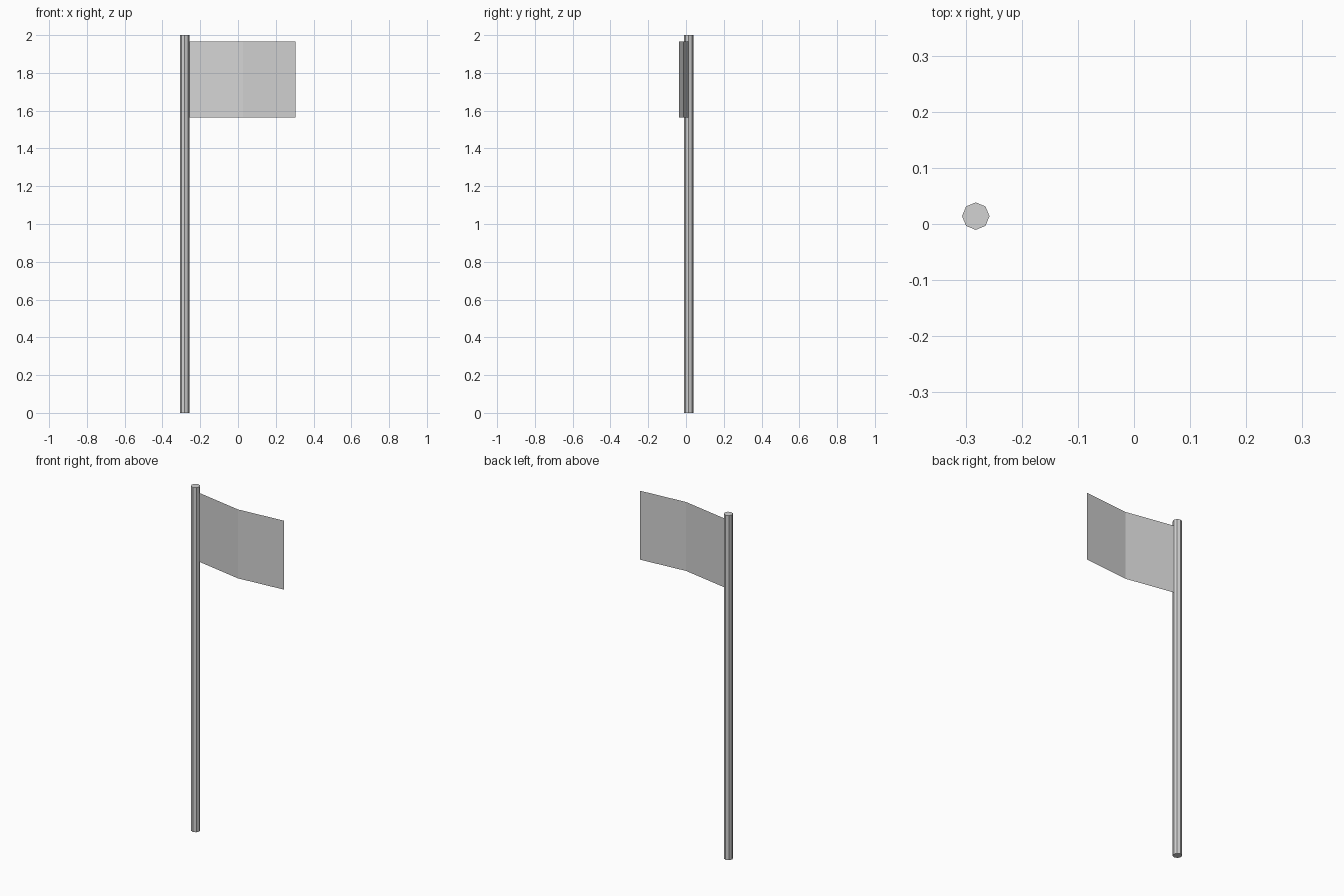
import bpy
import bmesh
from math import tau, cos, sin

cube = bpy.data.objects.get("Cube")
if cube:
    bpy.data.objects.remove(cube, do_unlink=True)

# One plain grey for pole and cloth
GREY = (0.65, 0.65, 0.65, 1.0)
grey = bpy.data.materials.new("light_grey")
grey.use_nodes = True
grey.diffuse_color = GREY
bsdf = grey.node_tree.nodes["Principled BSDF"]
bsdf.inputs["Base Color"].default_value = GREY
bsdf.inputs["Roughness"].default_value = 0.8


def extruded(name, outline, bottom, top, closed):
    """Raise an outline in the xy plane into walls, with caps if it is closed."""
    bm = bmesh.new()
    low = [bm.verts.new((x, y, bottom)) for x, y in outline]
    high = [bm.verts.new((x, y, top)) for x, y in outline]
    count = len(outline)
    for i in range(count if closed else count - 1):
        j = (i + 1) % count
        bm.faces.new((low[i], low[j], high[j], high[i]))
    if closed:
        bm.faces.new(high)
        bm.faces.new(low[::-1])
    mesh = bpy.data.meshes.new(name)
    bm.to_mesh(mesh)
    bm.free()
    mesh.materials.append(grey)
    obj = bpy.data.objects.new(name, mesh)
    bpy.context.collection.objects.link(obj)
    return obj


# Eight-sided pole
POLE_X, POLE_Y, RADIUS, SIDES = -0.282, 0.014, 0.0245, 8
ring = [(POLE_X + RADIUS * cos(tau * i / SIDES),
         POLE_Y + RADIUS * sin(tau * i / SIDES)) for i in range(SIDES)]
extruded("pole", ring, 0.0, 2.0, closed=True)

# Thin cloth sheet with one vertical fold, hung from the pole's side
fold = [(POLE_X + RADIUS, POLE_Y), (0.027, -0.038), (0.305, -0.014)]
extruded("flag_cloth", fold, 1.565, 1.965, closed=False)
